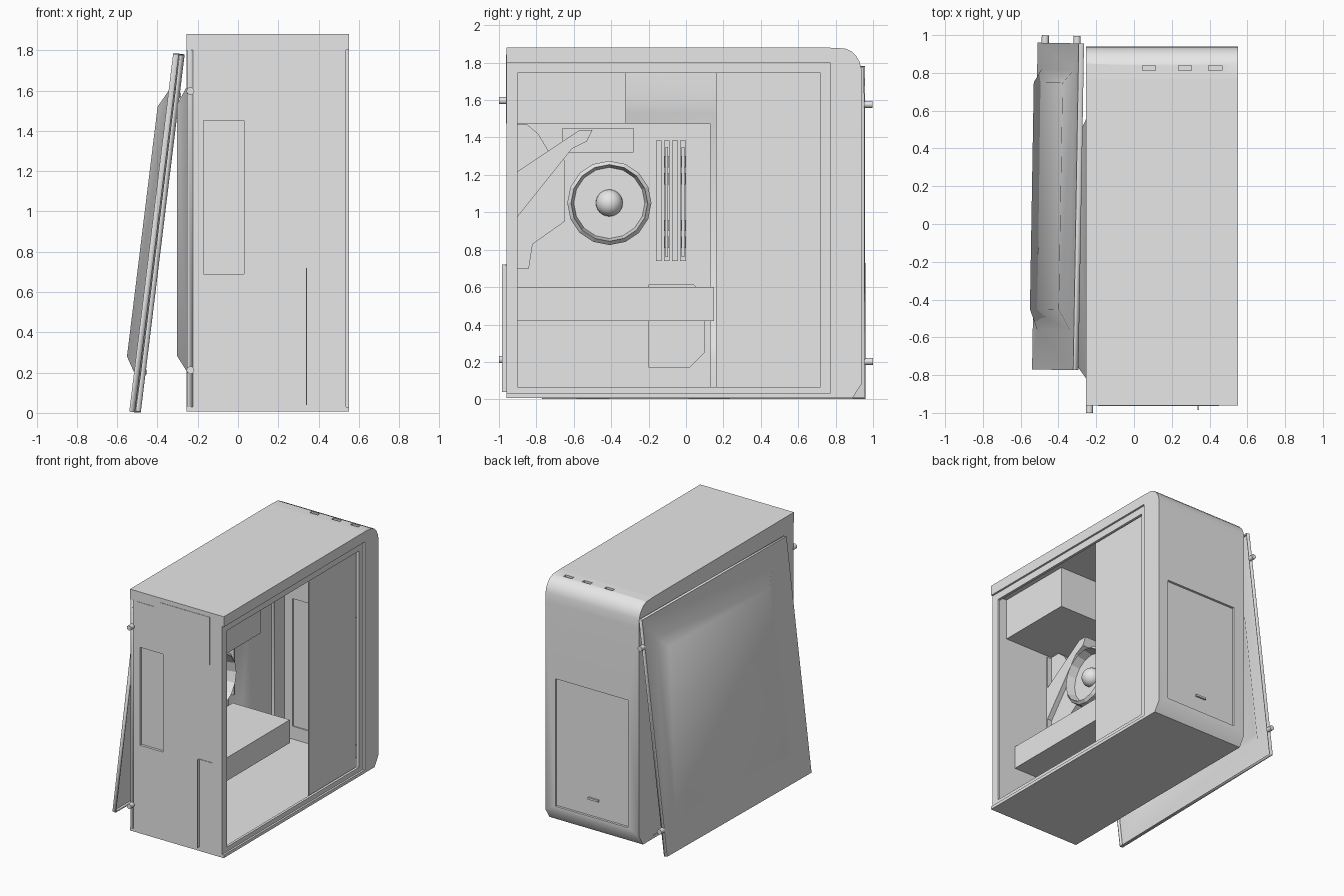
import bpy, bmesh, math
from mathutils import Matrix, Vector

if "Cube" in bpy.data.objects:
    bpy.data.objects.remove(bpy.data.objects["Cube"])

grey = bpy.data.materials.new("plain_grey")
grey.diffuse_color = (0.8, 0.8, 0.8, 1)
grey.use_nodes = True
grey.node_tree.nodes["Principled BSDF"].inputs["Base Color"].default_value = grey.diffuse_color


def finish(name, bm, smooth=None):
    bmesh.ops.recalc_face_normals(bm, faces=bm.faces)
    me = bpy.data.meshes.new(name)
    bm.to_mesh(me)
    bm.free()
    me.materials.append(grey)
    ob = bpy.data.objects.new(name, me)
    bpy.context.collection.objects.link(ob)
    if smooth:
        bpy.ops.object.select_all(action='DESELECT')
        ob.select_set(True)
        bpy.context.view_layer.objects.active = ob
        bpy.ops.object.shade_smooth_by_angle(angle=math.radians(smooth))
    return ob


def box(name, x, y, z):
    bm = bmesh.new()
    size = Matrix.Diagonal((x[1] - x[0], y[1] - y[0], z[1] - z[0], 1))
    mid = Matrix.Translation((sum(x) / 2, sum(y) / 2, sum(z) / 2))
    bmesh.ops.create_cube(bm, size=1, matrix=mid @ size)
    return finish(name, bm)


def prism(name, pts, axis, a, b, smooth=None):
    """Extrude a (y,z) outline along x, or an (x,z) outline along y."""
    bm = bmesh.new()
    put = (lambda p, t: (t, *p)) if axis == 'x' else (lambda p, t: (p[0], t, p[1]))
    face = bm.faces.new([bm.verts.new(put(p, a)) for p in pts])
    ext = bmesh.ops.extrude_face_region(bm, geom=[face])
    vs = [v for v in ext['geom'] if isinstance(v, bmesh.types.BMVert)]
    bmesh.ops.translate(bm, verts=vs, vec=Vector(put((0, 0), b - a)))
    return finish(name, bm, smooth)


def cut(ob, x, y, z):
    c = box(ob.name + "_cutter", x, y, z)
    c.hide_render = True
    c.hide_viewport = True
    m = ob.modifiers.new("cut", 'BOOLEAN')
    m.operation, m.object, m.solver = 'DIFFERENCE', c, 'EXACT'


def side_panel(name, sy, matrix):
    """Folded sheet with a raised centre; thumb screws on its rear edge."""
    rings = [(0.028, -0.865, 0.865, 0, 1.79), (0, -0.865, 0.865, 0, 1.79),
             (0, -0.655, 0.725, 0.19, 1.61), (-0.05, -0.545, 0.655, 0.27, 1.52)]
    bm = bmesh.new()
    loops = [[bm.verts.new((x, sy * y, z)) for y, z in
              ((y0, z0), (y1, z0), (y1, z1), (y0, z1))] for x, y0, y1, z0, z1 in rings]
    for a, b in zip(loops, loops[1:]):
        for i in range(4):
            j = (i + 1) % 4
            bm.faces.new((a[i], a[j], b[j], b[i]))
    bm.faces.new(loops[-1])
    ob = finish(name, bm, 50)
    ob.matrix_world = matrix
    m = ob.modifiers.new("sheet", 'SOLIDIFY')
    m.thickness, m.offset = 0.008, -1
    bm = bmesh.new()
    for z in (0.2, 1.585):
        at = Matrix.Translation((0.016, sy * 0.883, z)) @ Matrix.Rotation(math.pi / 2, 4, 'X')
        bmesh.ops.create_cone(bm, cap_ends=True, segments=16, radius1=0.019,
                              radius2=0.019, depth=0.044, matrix=at)
    finish(name + "_screws", bm, 40).matrix_world = matrix


# case shell
box("top_cover", (-0.255, 0.55), (-0.96, 0.77), (1.8, 1.88))
box("floor", (-0.255, 0.55), (-0.96, 0.77), (0.006, 0.03))
rear = box("rear_wall", (-0.25, 0.535), (-0.96, -0.94), (0.006, 1.8))
cut(rear, (-0.17, 0.03), (-1, -0.9), (0.69, 1.45))
box("port_plate", (-0.18, 0.04), (-0.94, -0.932), (0.68, 1.46))
prism("power_supply_plate", [(-0.19, 1.8), (-0.045, 1.8), (0, 1.845), (0.43, 1.845),
      (0.43, 1.475), (-0.1, 1.475), (-0.19, 1.56)], 'y', -0.963, -0.955)
box("slot_fin", (0.337, 0.343), (-0.985, -0.955), (0.04, 0.72))
box("slot_flange", (0.343, 0.45), (-0.964, -0.955), (0.712, 0.72))

# right side frame around the opening
FX = (0.515, 0.535)
for nm, y, z in (("rear", (-0.955, -0.9), (0.03, 1.8)), ("front", (0.72, 0.78), (0.03, 1.8)),
                 ("bottom", (-0.9, 0.72), (0.03, 0.065)), ("top", (-0.9, 0.72), (1.745, 1.8))):
    box("frame_" + nm, FX, y, z)

# hollow front bezel with rounded top, recessed door and top ports
bezel = prism("front_bezel", [(0.77, 1.88), (0.85, 1.876), (0.885, 1.86), (0.91, 1.835),
              (0.928, 1.805), (0.937, 1.77), (0.94, 1.7), (0.94, 0.085), (0.89, 0.006),
              (0.77, 0.006)], 'x', -0.255, 0.55, 35)
cut(bezel, (-0.23, 0.53), (0.7, 0.9), (0.03, 1.8))
cut(bezel, (-0.16, 0.465), (0.88, 1.0), (0.13, 1.12))
for x in (0.08, 0.27, 0.43):
    cut(bezel, (x - 0.035, x + 0.035), (0.812, 0.838), (1.862, 1.9))
box("front_door", (-0.165, 0.47), (0.908, 0.922), (0.125, 1.125))
box("door_handle", (0.1, 0.19), (0.92, 0.935), (0.255, 0.27))

# side panels: one fitted, one leaning on the case
side_panel("left_panel", -1, Matrix.Translation((-0.252, -0.095, 0.012)))
side_panel("leaning_panel", 1, Matrix.Translation((-0.525, 0.095, 0.006))
           @ Matrix.Rotation(-0.017, 4, 'Z') @ Matrix.Rotation(0.122, 4, 'Y'))

# interior boards and boxes
box("drive_plate", (0.49, 0.5), (0.16, 0.73), (0.03, 1.8))
box("motherboard", (-0.19, -0.17), (-0.94, 0.13), (0.03, 1.475))
box("power_supply", (-0.2, 0.42), (-0.94, -0.32), (1.475, 1.82))
box("graphics_card", (-0.15, 0.34), (-0.94, 0.15), (0.42, 0.6))
prism("chipset_cover", [(-0.2, 0.17), (0.02, 0.17), (0.1, 0.25), (0.1, 0.55),
      (0.04, 0.615), (-0.2, 0.615)], 'x', -0.17, -0.13)
prism("port_block", [(-0.93, 0.7), (-0.84, 0.7), (-0.82, 0.83), (-0.65, 0.95), (-0.65, 1.28),
      (-0.73, 1.32), (-0.79, 1.42), (-0.85, 1.47), (-0.93, 1.47)], 'x', -0.17, 0.0)
prism("heat_sink_bar", [(-0.93, 1.2), (-0.57, 1.44), (-0.5, 1.44), (-0.53, 1.38),
      (-0.61, 1.34), (-0.93, 0.94)], 'x', -0.1, 0.04)
box("upper_heat_sink", (-0.17, -0.08), (-0.66, -0.28), (1.32, 1.45))

# memory slots; every second one holds a ribbed stick
for i in range(4):
    y = -0.145 + i * 0.043
    box(f"memory_slot_{i}", (-0.17, -0.13), (y - 0.015, y + 0.015), (0.74, 1.385))
    if i % 2:
        box(f"memory_stick_{i}", (-0.13, -0.02), (y - 0.007, y + 0.007), (0.76, 1.35))
        for k, z in enumerate((0.84, 0.93, 1.18, 1.27)):
            box(f"memory_chip_{i}_{k}", (-0.1, -0.03), (y - 0.012, y + 0.012), (z - 0.03, z + 0.03))

# processor fan: turned ring with a domed hub
bm = bmesh.new()
prof = [(0.0, -0.17), (0.19, -0.17), (0.19, 0.0), (0.225, 0.0), (0.225, 0.11),
        (0.205, 0.13), (0.19, 0.06), (0.0, 0.06)]
edge = [bm.verts.new((x, -0.41 + r, 1.05)) for r, x in prof]
edges = [bm.edges.new(e) for e in zip(edge, edge[1:])]
bmesh.ops.spin(bm, geom=edge + edges, cent=(0, -0.41, 1.05), axis=(1, 0, 0),
               angle=math.tau, steps=16, use_duplicate=False)
bmesh.ops.remove_doubles(bm, verts=bm.verts, dist=0.0005)
finish("processor_fan", bm)
bm = bmesh.new()
bmesh.ops.create_uvsphere(bm, u_segments=24, v_segments=12, radius=0.072,
                          matrix=Matrix.Translation((0.06, -0.41, 1.05)))
finish("fan_hub", bm, 40)
